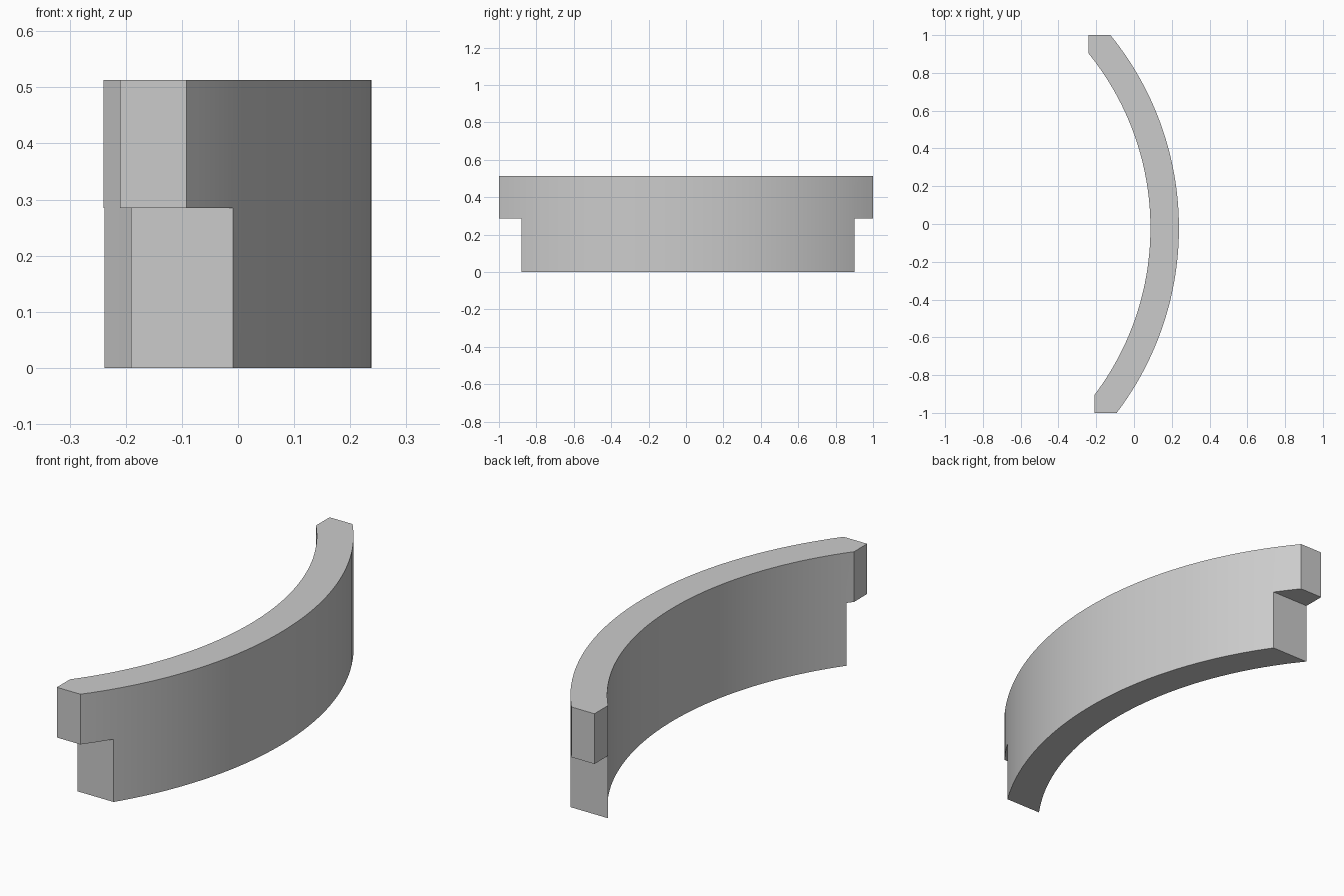
import bpy
import bmesh
import math

cube = bpy.data.objects.get("Cube")
if cube:
    bpy.data.objects.remove(cube, do_unlink=True)

CX, CY = -1.38, -0.021          # centre of both arcs
R_OUT, R_IN = 1.618, 1.467
HEIGHT, STEP = 0.513, 0.285     # full height and underside of the end lugs
SEGMENTS = 48

grey = bpy.data.materials.new("plain grey")
grey.use_nodes = True
colour = (0.6, 0.6, 0.6, 1)
grey.diffuse_color = colour
grey.node_tree.nodes["Principled BSDF"].inputs["Base Color"].default_value = colour


def arc(radius, y0, y1):
    """Points on an arc around the shared centre, from y0 to y1."""
    a0 = math.asin((y0 - CY) / radius)
    a1 = math.asin((y1 - CY) / radius)
    angles = [a0 + (a1 - a0) * i / SEGMENTS for i in range(SEGMENTS + 1)]
    return [(CX + radius * math.cos(a), CY + radius * math.sin(a)) for a in angles]


def prism(name, outline, z0, z1):
    """Extrude a flat outline upwards from z0 to z1."""
    bm = bmesh.new()
    face = bm.faces.new([bm.verts.new((x, y, z0)) for x, y in outline])
    top = bmesh.ops.extrude_face_region(bm, geom=[face])["geom"]
    verts = [v for v in top if isinstance(v, bmesh.types.BMVert)]
    bmesh.ops.translate(bm, verts=verts, vec=(0, 0, z1 - z0))
    bmesh.ops.recalc_face_normals(bm, faces=bm.faces)
    mesh = bpy.data.meshes.new(name)
    bm.to_mesh(mesh)
    bm.free()
    obj = bpy.data.objects.new(name, mesh)
    bpy.context.collection.objects.link(obj)
    mesh.materials.append(grey)
    return obj


# Curved wall: outer arc, squared back end, inner arc, squared front end
back_x, front_x = -0.24, -0.21
inner_y = [math.sqrt(R_IN ** 2 - (x - CX) ** 2) for x in (back_x, front_x)]
outline = arc(R_OUT, -1, 1) + [(back_x, 1)]
outline += arc(R_IN, CY + inner_y[0], CY - inner_y[1]) + [(front_x, -1)]
wall = prism("curved_wall", outline, 0, HEIGHT)

# Notches under both ends leave the overhanging lugs
for name, y0, y1 in (("front_notch_cutter", -1.2, -0.88), ("back_notch_cutter", 0.9, 1.2)):
    cutter = prism(name, [(-1, y0), (1, y0), (1, y1), (-1, y1)], -0.2, STEP)
    cutter.hide_render = True
    cutter.hide_viewport = True
    cutter.display_type = 'WIRE'
    cut = wall.modifiers.new(name, 'BOOLEAN')
    cut.operation = 'DIFFERENCE'
    cut.solver = 'EXACT'
    cut.object = cutter

# Smooth curved sides with crisp corners
bpy.ops.object.select_all(action='DESELECT')
bpy.context.view_layer.objects.active = wall
wall.select_set(True)
for cut in list(wall.modifiers):
    cutter = cut.object
    bpy.ops.object.modifier_apply(modifier=cut.name)
    bpy.data.objects.remove(cutter, do_unlink=True)
bpy.ops.object.shade_smooth_by_angle(angle=math.radians(25))
